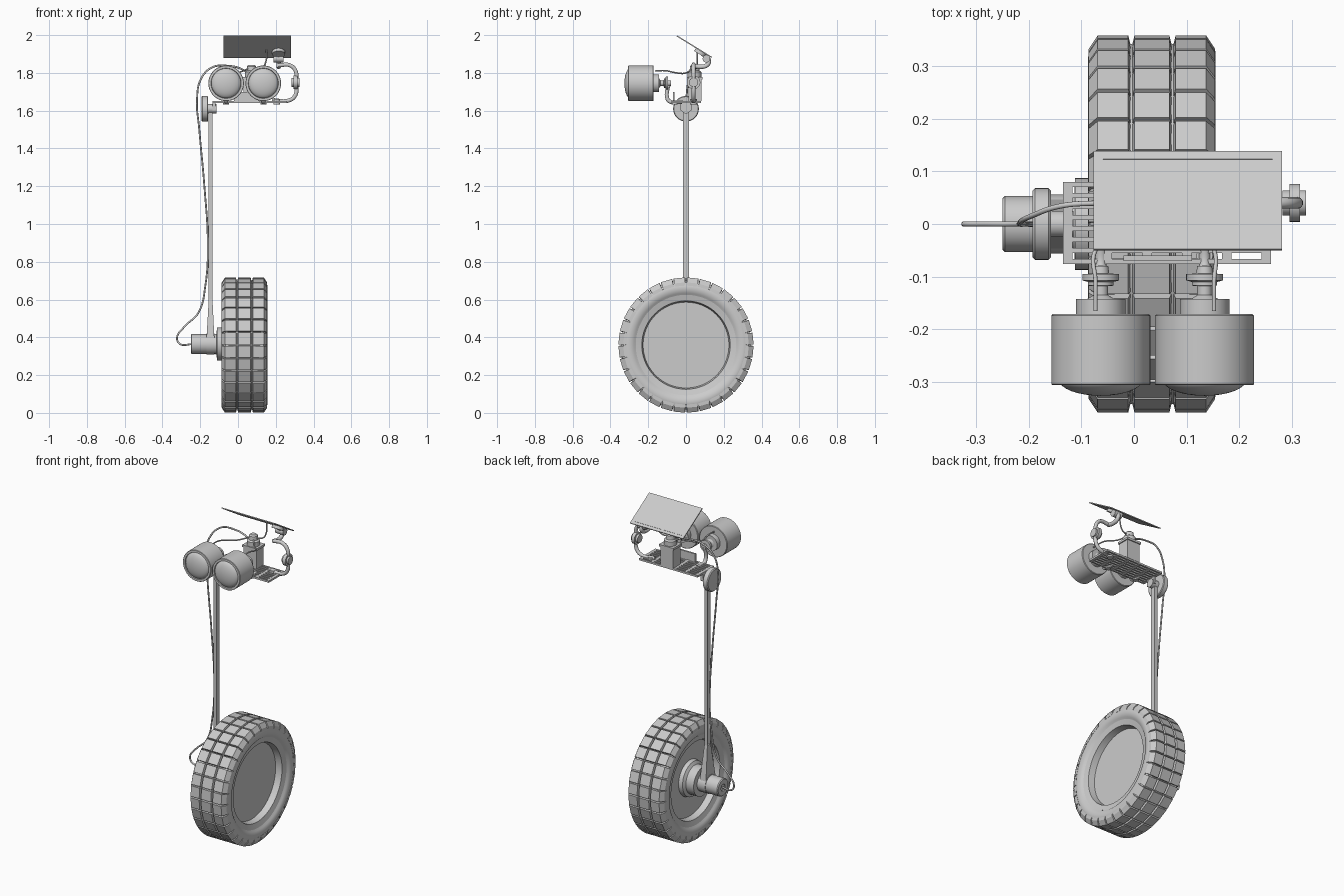
import bpy, bmesh, math
from mathutils import Matrix, Vector

if "Cube" in bpy.data.objects:
    bpy.data.objects.remove(bpy.data.objects["Cube"])

grey = bpy.data.materials.new("light_grey")
grey.use_nodes = True
colour = (0.6, 0.6, 0.6, 1)
grey.diffuse_color = colour
grey.node_tree.nodes["Principled BSDF"].inputs["Base Color"].default_value = colour


def finish(name, bm, angle=35):
    bmesh.ops.remove_doubles(bm, verts=bm.verts, dist=1e-5)
    bmesh.ops.recalc_face_normals(bm, faces=bm.faces)
    me = bpy.data.meshes.new(name)
    bm.to_mesh(me)
    bm.free()
    me.materials.append(grey)
    me.polygons.foreach_set("use_smooth", [True] * len(me.polygons))
    me.set_sharp_from_angle(angle=math.radians(angle))
    ob = bpy.data.objects.new(name, me)
    bpy.context.collection.objects.link(ob)
    return ob


def add_box(bm, lo, hi):
    lo, hi = Vector(lo), Vector(hi)
    m = Matrix.Translation((lo + hi) / 2) @ Matrix.Diagonal((*(hi - lo), 1))
    bmesh.ops.create_cube(bm, size=1, matrix=m)


def box(name, lo, hi):
    bm = bmesh.new()
    add_box(bm, lo, hi)
    return finish(name, bm)


def lathe(name, profile, axis, centre, seg=48, closed=False):
    """Spin (along, radius) points about an axis through centre."""
    bm = bmesh.new()
    rings = []
    for t, r in profile:
        ring = []
        for i in range(seg):
            a = math.tau * i / seg
            c, s = r * math.cos(a), r * math.sin(a)
            p = {"x": (t, c, s), "y": (c, t, s), "z": (c, s, t)}[axis]
            ring.append(bm.verts.new(Vector(p) + Vector(centre)))
        rings.append(ring)
    pairs = list(zip(rings, rings[1:]))
    if closed:
        pairs.append((rings[-1], rings[0]))
    for a, b in pairs:
        for i in range(seg):
            j = (i + 1) % seg
            bm.faces.new((a[i], a[j], b[j], b[i]))
    return finish(name, bm)


def cylinder(name, start, end, radius, axis, centre, seg=40):
    return lathe(name, [(start, 0), (start, radius), (end, radius), (end, 0)], axis, centre, seg)


def tube(name, points, radius):
    cu = bpy.data.curves.new(name, "CURVE")
    cu.dimensions = "3D"
    cu.bevel_depth, cu.bevel_resolution, cu.resolution_u = radius, 3, 8
    cu.use_fill_caps = True
    sp = cu.splines.new("BEZIER")
    sp.bezier_points.add(len(points) - 1)
    for bp, p in zip(sp.bezier_points, points):
        bp.co = p
        bp.handle_left_type = bp.handle_right_type = "AUTO"
    cu.materials.append(grey)
    ob = bpy.data.objects.new(name, cu)
    bpy.context.collection.objects.link(ob)


# Wheel: tyre carcass, dished rim and tread blocks
hub = (0.034, 0, 0.359)
side = [(0.1, 0.25), (0.105, 0.265), (0.114, 0.275), (0.12, 0.292), (0.121, 0.31), (0.115, 0.326), (0.1, 0.342)]
lathe("tyre", side + [(-x, r) for x, r in reversed(side)], "x", hub, 96, closed=True)
dish = [(0.06, 0), (0.06, 0.227), (0.098, 0.234), (0.106, 0.266)]
lathe("rim", dish + [(-x, r) for x, r in reversed(dish)], "x", hub, 96)

# Each tread section lists (across, radius, half angle)
shoulder = [(0.04, 0.338, 0.094), (0.045, 0.358, 0.086), (0.103, 0.358, 0.086),
            (0.12, 0.332, 0.086), (0.121, 0.315, 0.094), (0.09, 0.33, 0.094)]
middle = [(-0.038, 0.338, 0.094), (-0.033, 0.358, 0.086), (0.033, 0.358, 0.086), (0.038, 0.338, 0.094)]
mirrored = [(-x, r, h) for x, r, h in shoulder]
bm = bmesh.new()
blocks = 32
for k in range(blocks):
    mid = math.tau * (k + 0.5) / blocks
    for section in (shoulder, middle, mirrored):
        ends = []
        for sign in (-1, 1):
            ends.append([bm.verts.new(Vector((x, r * math.sin(mid + sign * h), r * math.cos(mid + sign * h))) + Vector(hub))
                         for x, r, h in section])
        a, b = ends
        bm.faces.new(a)
        bm.faces.new(b)
        for i in range(len(a)):
            j = (i + 1) % len(a)
            bm.faces.new((a[i], a[j], b[j], b[i]))
finish("tread_blocks", bm, 20)

# Hub and drive motor on the wheel's inner side
axle = (0, 0, 0.364)
lathe("wheel_hub", [(-0.02, 0.11), (-0.05, 0.105), (-0.06, 0.087), (-0.112, 0.087), (-0.113, 0.055), (-0.13, 0.05), (-0.13, 0)], "x", axle)
cylinder("fork_end", -0.168, -0.124, 0.056, "x", axle)
lathe("drive_motor", [(-0.16, 0.053), (-0.245, 0.053), (-0.25, 0.048), (-0.25, 0.02), (-0.244, 0.02), (-0.244, 0)], "x", axle)

# Pole: tapered foot and channel shaft
bm = bmesh.new()
add_box(bm, (-0.168, -0.05, 0.37), (-0.124, 0.05, 0.6))
for v in bm.verts:
    if v.co.z > 0.5:
        v.co.x = -0.145 + math.copysign(0.01, v.co.x + 0.145)
        v.co.y = math.copysign(0.016, v.co.y)
finish("pole_foot", bm)
bm = bmesh.new()
add_box(bm, (-0.142, -0.016, 0.55), (-0.135, 0.016, 1.62))
for s in (-1, 1):
    add_box(bm, (-0.155, s * 0.013 - 0.003, 0.55), (-0.136, s * 0.013 + 0.003, 1.62))
finish("pole_shaft", bm)

# Neck pivot at the pole top
pivot = (0, 0, 1.61)
lathe("neck_pulley", [(-0.158, 0), (-0.158, 0.064), (-0.162, 0.068), (-0.188, 0.068), (-0.193, 0.063), (-0.193, 0)], "x", pivot)
cylinder("neck_axle", -0.16, -0.115, 0.025, "x", pivot)
box("neck_bracket", (-0.134, -0.03, 1.6), (-0.12, 0.03, 1.646))

# Slatted deck
bm = bmesh.new()
x0, x1, y0, y1, z0, z1 = -0.135, 0.26, -0.076, 0.08, 1.641, 1.652
rows, cols = 7, 5
for i in range(rows + 1):
    y = y0 + (y1 - y0 - 0.01) * i / rows
    add_box(bm, (x0, y, z0), (x1, y + 0.01, z1))
for i in range(cols + 1):
    x = x0 + (x1 - x0 - 0.018) * i / cols
    add_box(bm, (x, y0, z0), (x + 0.018, y1, z1))
finish("deck_grille", bm)

# Control box with its stacked fittings
box("control_box", (0.03, 0.012, 1.65), (0.115, 0.082, 1.77))
box("control_box_lid", (0.024, 0.006, 1.765), (0.121, 0.088, 1.778))
lathe("control_turret", [(1.775, 0.036), (1.805, 0.036), (1.812, 0.026), (1.835, 0.024), (1.842, 0.016), (1.842, 0)], "z", (0.072, 0.045, 0), 32)
box("front_plate", (-0.02, -0.07, 1.648), (0.11, -0.06, 1.70))

# Binocular eyes with joints, brackets and leads
for label, x in (("right", -0.063), ("left", 0.134)):
    c = (x, 0, 1.745)
    lathe(label + "_eye_case", [(-0.142, 0), (-0.142, 0.047), (-0.171, 0.047), (-0.171, 0.091), (-0.174, 0.094),
                                (-0.304, 0.094), (-0.306, 0.092), (-0.306, 0.08), (-0.296, 0.078), (-0.296, 0)], "y", c, 64)
    dome = [(-0.296 - 0.03 * math.sin(a), 0.079 * math.cos(a)) for a in (math.pi / 2 * i / 8 for i in range(9))]
    lathe(label + "_eye_lens", dome, "y", c, 64)
    lathe(label + "_eye_joint", [(-0.145, 0.03), (-0.135, 0.014), (-0.118, 0.014), (-0.117, 0.024), (-0.11, 0.024),
                                 (-0.107, 0.035), (-0.095, 0.035), (-0.094, 0.016), (-0.08, 0.014), (-0.08, 0)], "y", c, 32)
    tube(label + "_eye_bracket", [(x, -0.088, 1.745), (x, -0.098, 1.715), (x, -0.1, 1.67), (x, -0.088, 1.65), (x, -0.02, 1.647)], 0.011)
    cylinder(label + "_bracket_nut", 1.633, 1.645, 0.016, "z", (x, -0.06, 0), 12)
    lead = x - 0.01 if x < 0 else x + 0.018
    tube(label + "_eye_lead", [(lead, -0.165, 1.81), (lead, -0.11, 1.812), (lead, -0.05, 1.8), (x * 0.6 + 0.03, 0, 1.8), (0.072, 0.04, 1.83)], 0.004)

# Side arm carrying the panel
tube("panel_arm", [(0.18, 0.04, 1.656), (0.275, 0.04, 1.656), (0.305, 0.04, 1.685), (0.308, 0.04, 1.75),
                   (0.305, 0.04, 1.81), (0.275, 0.04, 1.84), (0.215, 0.04, 1.84)], 0.011)
cylinder("arm_hinge", 0.282, 0.326, 0.024, "x", (0, 0.04, 1.75), 32)
cylinder("arm_hinge_disc", 0.295, 0.315, 0.036, "x", (0, 0.04, 1.75), 32)
cylinder("arm_foot", 1.632, 1.662, 0.018, "z", (0.205, 0.04, 0), 24)
tube("panel_stem", [(0.215, 0.035, 1.84), (0.215, 0.08, 1.832), (0.215, 0.115, 1.845), (0.215, 0.12, 1.868), (0.215, 0.09, 1.9)], 0.012)
cylinder("panel_stem_knuckle", 0.188, 0.242, 0.02, "x", (0, 0.108, 1.875), 24)

# Tilted solar panel with trim line and mount
tilt = Matrix.Translation((0.102, 0.044, 1.939)) @ Matrix.Rotation(math.radians(-31.6), 4, "X")
box("solar_panel", (-0.179, -0.109, -0.003), (0.179, 0.109, 0.003)).matrix_world = tilt
box("panel_trim", (-0.161, 0.09, 0.003), (0.161, 0.0925, 0.0045)).matrix_world = tilt
cylinder("panel_mount", -0.02, -0.002, 0.034, "z", (0.113, 0.045, 0), 32).matrix_world = tilt
tube("panel_lead", [(0.15, 0.06, 1.925), (0.15, 0.06, 1.87), (0.13, 0.055, 1.83), (0.085, 0.045, 1.82)], 0.004)

# Motor cable looping up the pole to the control box
tube("motor_cable", [(-0.245, 0, 0.364), (-0.305, 0, 0.364), (-0.323, 0, 0.395), (-0.285, 0, 0.455), (-0.21, 0, 0.53),
                     (-0.172, 0, 0.68), (-0.16, 0, 0.9), (-0.178, 0, 1.2), (-0.205, 0, 1.5), (-0.217, 0.002, 1.66),
                     (-0.195, 0.015, 1.77), (-0.135, 0.035, 1.83), (-0.06, 0.04, 1.838), (0.02, 0.042, 1.82), (0.06, 0.045, 1.79)], 0.005)
